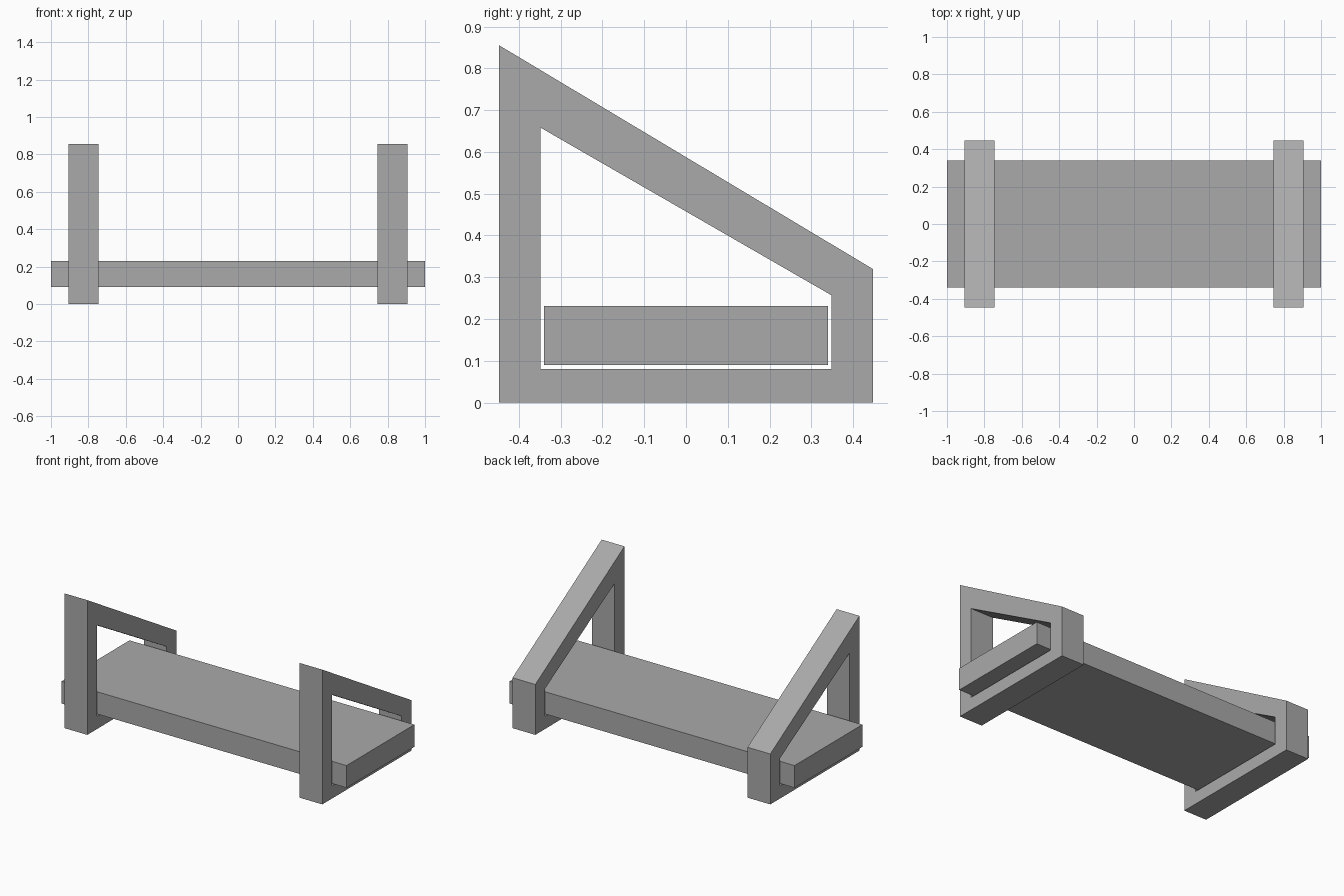
import bpy
import bmesh

cube = bpy.data.objects.get("Cube")
if cube:
    bpy.data.objects.remove(cube, do_unlink=True)

# Single plain grey material
GREY = (0.4, 0.4, 0.4, 1.0)
grey = bpy.data.materials.new("plain_grey")
grey.use_nodes = True
grey.diffuse_color = GREY
grey.node_tree.nodes["Principled BSDF"].inputs["Base Color"].default_value = GREY


def finish(name, bm):
    bmesh.ops.recalc_face_normals(bm, faces=bm.faces[:])
    mesh = bpy.data.meshes.new(name)
    bm.to_mesh(mesh)
    bm.free()
    mesh.materials.append(grey)
    obj = bpy.data.objects.new(name, mesh)
    bpy.context.collection.objects.link(obj)
    return obj


def box(name, low, high):
    bm = bmesh.new()
    bmesh.ops.create_cube(bm, size=1)
    for v in bm.verts:
        for i in range(3):
            v.co[i] = high[i] if v.co[i] > 0 else low[i]
    return finish(name, bm)


def open_frame(name, outer, inner, x0, x1):
    """Closed ring between two (y, z) outlines, given thickness along x."""
    bm = bmesh.new()
    out = [bm.verts.new((x0, y, z)) for y, z in outer]
    inn = [bm.verts.new((x0, y, z)) for y, z in inner]
    n = len(out)
    side = [bm.faces.new((out[i], out[(i + 1) % n], inn[(i + 1) % n], inn[i]))
            for i in range(n)]
    extruded = bmesh.ops.extrude_face_region(bm, geom=side, use_keep_orig=True)
    for item in extruded["geom"]:
        if isinstance(item, bmesh.types.BMVert):
            item.co.x = x1
    return finish(name, bm)


# Long board passing through both end frames
box("board", (-1, -0.34, 0.09), (1, 0.34, 0.231))

# Sloped end frames, tall at the front
OUTER = [(-0.447, 0), (0.447, 0), (0.447, 0.32), (-0.447, 0.855)]
INNER = [(-0.348, 0.081), (0.348, 0.081), (0.348, 0.257), (-0.348, 0.658)]
for name, sign in (("left_frame", 1), ("right_frame", -1)):
    open_frame(name, OUTER, INNER, sign * 0.745, sign * 0.905)
